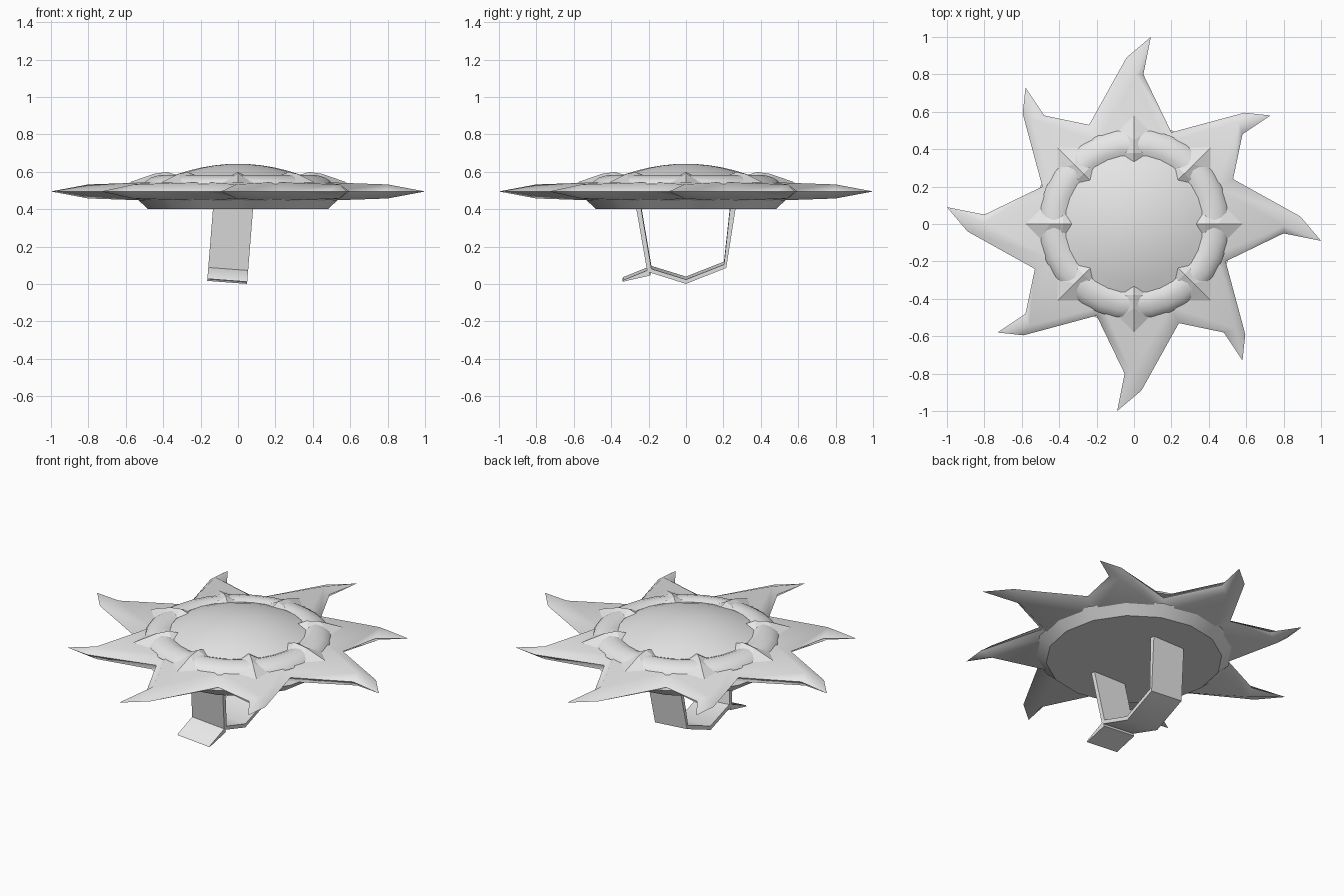
import bpy, bmesh, math

if "Cube" in bpy.data.objects:
    bpy.data.objects.remove(bpy.data.objects["Cube"])

grey = bpy.data.materials.new("light_grey")
grey.diffuse_color = (0.8, 0.8, 0.8, 1)
grey.use_nodes = True
grey.node_tree.nodes["Principled BSDF"].inputs["Base Color"].default_value = grey.diffuse_color


def make(name, verts, faces, angle=None):
    """Mesh object with outward normals, optionally smooth below an angle."""
    me = bpy.data.meshes.new(name)
    me.from_pydata(verts, [], faces)
    bm = bmesh.new()
    bm.from_mesh(me)
    bmesh.ops.remove_doubles(bm, verts=bm.verts, dist=1e-5)
    bmesh.ops.recalc_face_normals(bm, faces=bm.faces)
    bm.to_mesh(me)
    bm.free()
    me.materials.append(grey)
    ob = bpy.data.objects.new(name, me)
    bpy.context.collection.objects.link(ob)
    if angle:
        bpy.ops.object.select_all(action='DESELECT')
        ob.select_set(True)
        bpy.context.view_layer.objects.active = ob
        bpy.ops.object.shade_smooth_by_angle(angle=math.radians(angle))
    return ob


def turn(p, a):
    c, s = math.cos(a), math.sin(a)
    return (p[0] * c - p[1] * s, p[0] * s + p[1] * c, p[2])


def lathe(name, profile, n, angle, closed=False):
    """Turn an (r, z) profile around the z axis."""
    verts = [turn((r, 0, z), 2 * math.pi * i / n) for i in range(n) for r, z in profile]
    m = len(profile)
    faces = []
    for i in range(n):
        j = (i + 1) % n
        for k in range(m if closed else m - 1):
            l = (k + 1) % m
            faces.append((i * m + k, j * m + k, j * m + l, i * m + l))
    return make(name, verts, faces, angle)


# Eight-armed star with hooked tips: a quarter holds one long and one short arm
MID, RISE = 0.495, 0.05
# each arm: valley, hook inside, tip, shoulder, ridge point, inner valley
long_arm = [(.20, .49), (.05, .80), (.09, 1.0), (-.04, .89), (.01, .80), (.165, .44)]
short_arm = [(-.24, .53), (-.48, .58), (-.58, .73), (-.595, .59), (-.545, .56), (-.19, .44)]
lift = [0, 0, 0, 0, .75, 1]
verts, faces = [], []
for side in (1, -1):
    base = len(verts)
    for q in range(4):
        for arm in (long_arm, short_arm):
            for (x, y), h in zip(arm, lift):
                verts.append(turn((x, y, MID + side * h * RISE), q * math.pi / 2))
    centre = len(verts)
    verts.append((0, 0, MID + side * RISE))
    for i in range(8):
        v, inner, tip, sh, ridge, vin = [base + i * 6 + k for k in range(6)]
        nv, nvin = base + (i + 1) % 8 * 6, base + (i + 1) % 8 * 6 + 5
        faces += [(v, inner, ridge, vin), (inner, tip, ridge), (tip, sh, ridge),
                  (sh, nv, nvin, ridge), (vin, ridge, nvin), (vin, nvin, centre)]
make("star_plate", verts, faces, 65)

# Backing disc under the star
lathe("backing_disc", [(0, .40), (.48, .40), (.54, .455), (0, .455)], 16, 30)

# Rounded bezel and shallow dome
lathe("bezel_ring", [(.37, .54), (.37, .57), (.395, .58), (.43, .582), (.47, .570),
                     (.50, .552), (.51, .535)], 32, 50, closed=True)
dome = [(.385 * k / 6, .643 - .078 * (k / 6) ** 2) for k in range(7)]
lathe("dome", dome + [(.385, .54), (0, .54)], 16, 35)

# Eight faceted claws around the bezel
claw = [(0, .31, .578), (.065, .38, .566), (.08, .50, .543), (0, .58, .544),
        (-.08, .50, .543), (-.065, .38, .566), (0, .38, .599), (0, .45, .589)]
claw_faces = [(0, 1, 6), (1, 7, 6), (1, 2, 7), (2, 3, 7), (3, 4, 7), (4, 5, 7),
              (5, 6, 7), (5, 0, 6), (0, 5, 1), (1, 5, 4, 2), (2, 4, 3)]
for i in range(8):
    make("claw_%d" % (i + 1), [turn(p, i * math.pi / 4) for p in claw], claw_faces)


def strap(name, outer, inner):
    """Slightly tilted band between two (y, z) outlines."""
    verts, faces = [], []
    for o, n in zip(outer, inner):
        for y, z in (o, n):
            shift = .08 * z
            verts += [(-.165 + shift, y, z + .012), (.048 + shift, y, z - .004)]
    m = len(outer)
    for k in range(m - 1):
        a, b = 4 * k, 4 * k + 4
        faces += [(a, a + 1, b + 1, b), (a + 2, b + 2, b + 3, a + 3),
                  (a, b, b + 2, a + 2), (a + 1, a + 3, b + 3, b + 1)]
    e = 4 * m - 4
    faces += [(0, 2, 3, 1), (e, e + 1, e + 3, e + 2)]
    make(name, verts, faces, 40)


# Looped finger band and its loose tail
strap("band", [(-.268, .42), (-.207, .07), (0, .005), (.215, .09), (.267, .42)],
      [(-.242, .42), (-.185, .085), (0, .028), (.203, .108), (.237, .42)])
strap("band_tail", [(-.34, .016), (-.19, .05)], [(-.335, .025), (-.20, .08)])
